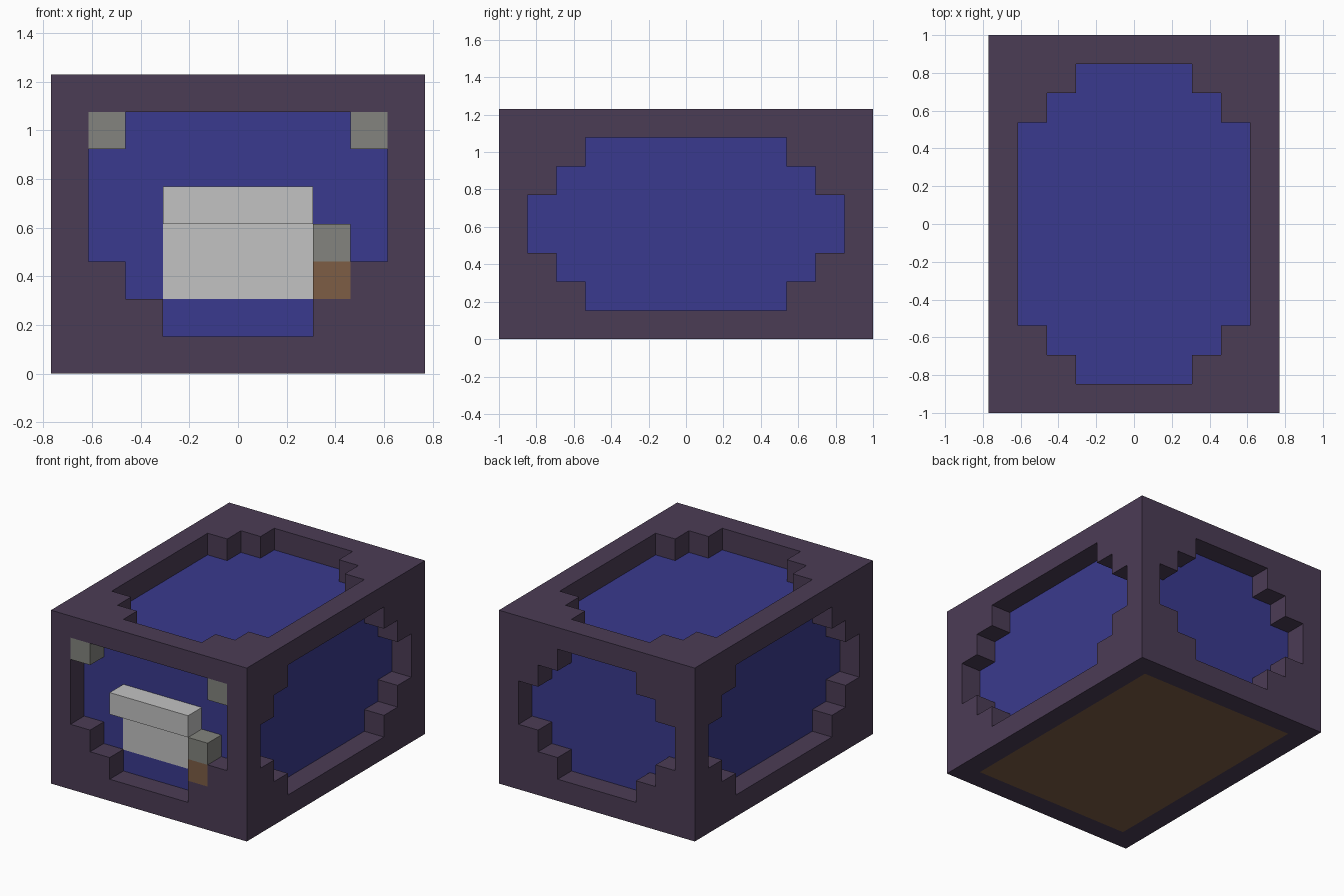
import bpy, bmesh
from mathutils import Vector

U = 2 / 13                        # size of one block
HALF = Vector((5, 6.5, 4))        # half size of the body, in blocks
MID = Vector((0, 0, 4))

cube = bpy.data.objects.get("Cube")
if cube:
    bpy.data.objects.remove(cube, do_unlink=True)


def material(name, rgb):
    linear = [((c / 255 + 0.055) / 1.055) ** 2.4 for c in rgb] + [1]
    mat = bpy.data.materials.new(name)
    mat.use_nodes = True
    mat.diffuse_color = linear
    bsdf = mat.node_tree.nodes["Principled BSDF"]
    bsdf.inputs["Base Color"].default_value = linear
    bsdf.inputs["Roughness"].default_value = 0.9
    return mat


PURPLE = material("dark purple", (75, 60, 85))
BLUE = material("deep blue", (58, 58, 142))
WHITE = material("pale grey", (194, 194, 194))
GREY = material("mid grey", (131, 132, 126))
BROWN = material("brown", (125, 93, 69))


def finish(name, bm, mat):
    mesh = bpy.data.meshes.new(name)
    bm.to_mesh(mesh)
    bm.free()
    mesh.materials.append(mat)
    obj = bpy.data.objects.new(name, mesh)
    bpy.context.collection.objects.link(obj)
    return obj


def box(name, low, high, mat):
    """Box between two corners given in blocks."""
    low, high = Vector(low), Vector(high)
    bm = bmesh.new()
    bmesh.ops.create_cube(bm, size=1)
    for v in bm.verts:
        v.co = ((low + high) / 2 + v.co * (high - low)) * U
    return finish(name, bm, mat)


def opening(w, h, stepped):
    """Counter-clockwise outline of a window with stair-stepped corners."""
    points = []
    for su, sv in ((1, 1), (-1, 1), (-1, -1), (1, -1)):
        corner = [(w, h)]
        if stepped(sv):
            corner = [(w, h - 2), (w - 1, h - 2), (w - 1, h - 1),
                      (w - 2, h - 1), (w - 2, h)]
        if su * sv < 0:
            corner.reverse()
        points += [(su * a, sv * b) for a, b in corner]
    return points


def add_wall(bm, normal, across, stepped):
    """One side of the frame: a flat wall with a window one block deep."""
    n, u = Vector(normal), Vector(across)
    v = n.cross(u)
    w, h, d = (abs(axis.dot(HALF)) for axis in (u, v, n))

    def loop(points, depth):
        return [bm.verts.new((MID + u * a + v * b + n * depth) * U) for a, b in points]

    rim = loop([(w, h), (-w, h), (-w, -h), (w, -h)], d)
    outline = opening(w - 1, h - 1, stepped)
    outer, inner = loop(outline, d), loop(outline, d - 1)
    edges = [bm.edges.new((ring[i - 1], ring[i]))
             for ring in (rim, outer) for i in range(len(ring))]
    filled = bmesh.ops.triangle_fill(bm, edges=edges, normal=n, use_beauty=True)
    for face in filled["geom"]:
        if isinstance(face, bmesh.types.BMFace):
            face.normal_update()
            if face.normal.dot(n) < 0:
                face.normal_flip()
    for i in range(len(outer)):
        bm.faces.new((outer[i - 1], outer[i], inner[i], inner[i - 1]))


# Outer frame with a window on every side
def every(sv):
    return True


def lower(sv):
    return sv < 0


def none(sv):
    return False


frame = bmesh.new()
for normal, across, stepped in (
        ((0, -1, 0), (1, 0, 0), lower), ((0, 1, 0), (1, 0, 0), every),
        ((1, 0, 0), (0, 1, 0), every), ((-1, 0, 0), (0, 1, 0), every),
        ((0, 0, 1), (1, 0, 0), every), ((0, 0, -1), (1, 0, 0), none)):
    add_wall(frame, normal, across, stepped)
bmesh.ops.remove_doubles(frame, verts=frame.verts, dist=0.001)
finish("frame", frame, PURPLE)

# Inner body and underside
box("inner_body", (-4, -5.5, 1), (4, 5.5, 7), BLUE)
box("underside", (-4, -5.5, 0), (4, 5.5, 1), BROWN)

# Face: eyes, muzzle bar, muzzle plate and the two blocks beside it
for side, x in (("right", -4), ("left", 3)):
    box(side + "_eye", (x, -6.5, 6), (x + 1, -5.5, 7), GREY)
box("muzzle_bar", (-2, -6.5, 4), (2, -5.5, 5), WHITE)
box("muzzle_plate", (-2, -5.53, 2), (2, -5.5, 4), WHITE)
box("cheek_block", (2, -6.5, 3), (3, -5.5, 4), GREY)
box("chin_block", (2, -6.5, 2), (3, -5.5, 3), BROWN)
